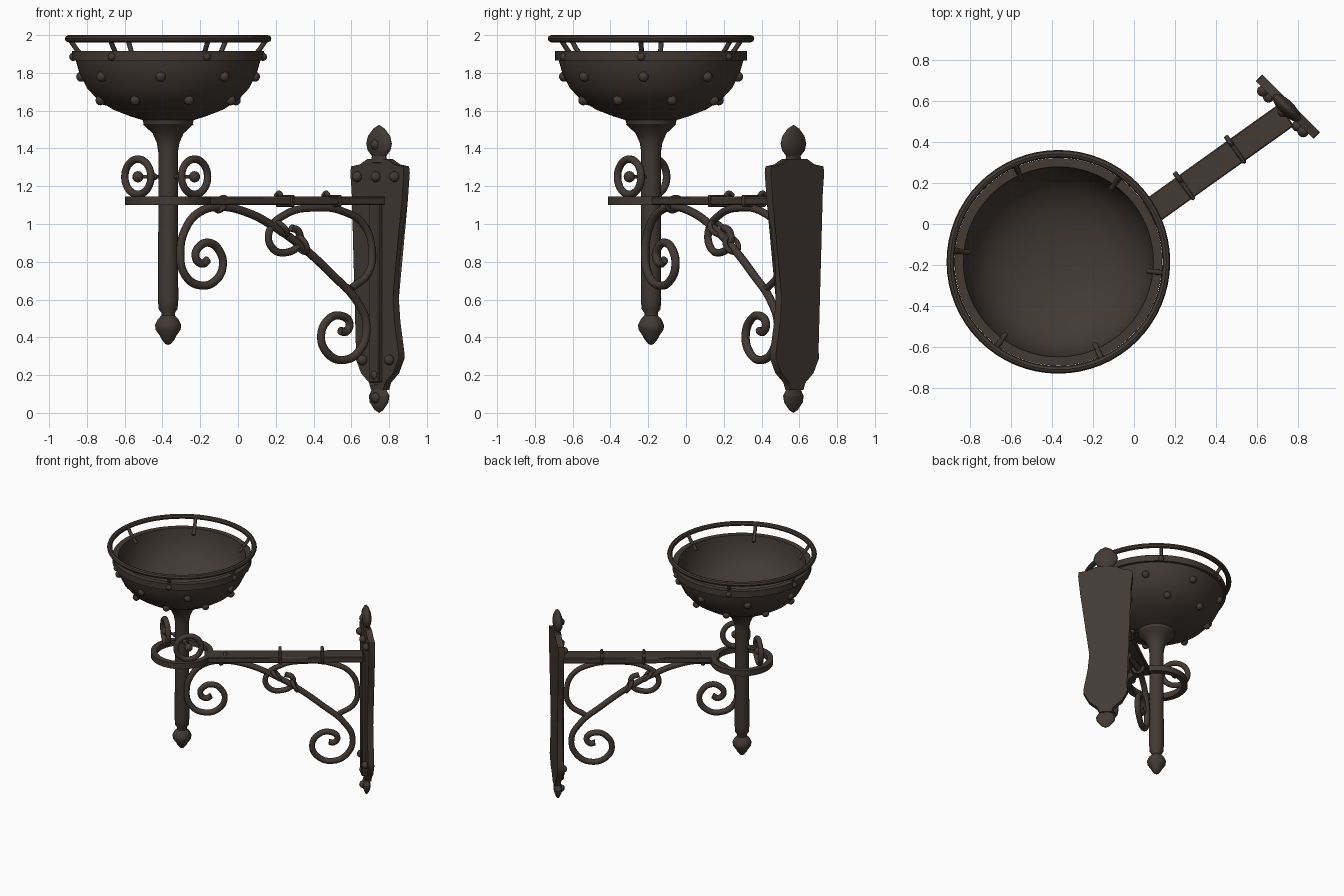
import bpy, bmesh, math
from math import sin, cos, pi, radians
from mathutils import Vector, Matrix

cube = bpy.data.objects.get("Cube")
if cube:
    bpy.data.objects.remove(cube, do_unlink=True)

iron = bpy.data.materials.new("dark brown iron")
iron.use_nodes = True
COLOUR = (0.054, 0.041, 0.034, 1)
iron.diffuse_color = COLOUR
iron.node_tree.nodes["Principled BSDF"].inputs["Base Color"].default_value = COLOUR

POST = Vector((-0.37, -0.185, 0))
ARM = Vector((1, 0.714, 0)).normalized()
SIDE = Vector((-ARM.y, ARM.x, 0))
PLATE = Matrix.Translation((0.768, 0.59, 0)) @ Matrix.Rotation(-pi / 4, 4, 'Z')


def on_arm(x, z, off=0):
    """Point in the upright plane of the arm, given its x and z."""
    return Vector((x, -0.12 + 0.714 * (x + 0.17), z)) + SIDE * off


def finish(obj, angle=40):
    obj.data.materials.clear()
    obj.data.materials.append(iron)
    bpy.ops.object.select_all(action='DESELECT')
    obj.select_set(True)
    bpy.context.view_layer.objects.active = obj
    if obj.type == 'CURVE':
        bpy.ops.object.convert(target='MESH')
        obj = bpy.context.object
    bpy.ops.object.shade_smooth_by_angle(angle=radians(angle))
    return obj


def from_bmesh(name, bm, matrix=Matrix()):
    bmesh.ops.recalc_face_normals(bm, faces=bm.faces)
    mesh = bpy.data.meshes.new(name)
    bm.to_mesh(mesh)
    bm.free()
    obj = bpy.data.objects.new(name, mesh)
    bpy.context.collection.objects.link(obj)
    obj.matrix_world = matrix
    return finish(obj)


def lathe(name, profile, matrix, steps=48):
    """Spin a (radius, z) profile round the z axis."""
    bm = bmesh.new()
    verts = [bm.verts.new((r, 0, z)) for r, z in profile]
    edges = [bm.edges.new(p) for p in zip(verts, verts[1:])]
    bmesh.ops.spin(bm, geom=verts + edges, axis=(0, 0, 1), cent=(0, 0, 0),
                   angle=2 * pi, steps=steps)
    bmesh.ops.remove_doubles(bm, verts=bm.verts, dist=0.0004)
    return from_bmesh(name, bm, matrix)


def tube(name, points, radius, closed=False):
    curve = bpy.data.curves.new(name, 'CURVE')
    curve.dimensions = '3D'
    curve.bevel_depth = radius
    curve.bevel_resolution = 3
    curve.resolution_u = 8
    curve.use_fill_caps = True
    spline = curve.splines.new('BEZIER')
    spline.bezier_points.add(len(points) - 1)
    for bp, p in zip(spline.bezier_points, points):
        bp.co = p
        bp.handle_left_type = bp.handle_right_type = 'AUTO'
    spline.use_cyclic_u = closed
    obj = bpy.data.objects.new(name, curve)
    bpy.context.collection.objects.link(obj)
    return finish(obj)


def box(name, size, matrix):
    bm = bmesh.new()
    bmesh.ops.create_cube(bm, size=1, matrix=Matrix.Diagonal((*size, 1)))
    bmesh.ops.bevel(bm, geom=bm.edges[:], offset=0.006, segments=1, affect='EDGES')
    return from_bmesh(name, bm, matrix)


def balls(name, centres, radius):
    bm = bmesh.new()
    for c in centres:
        bmesh.ops.create_uvsphere(bm, u_segments=14, v_segments=8, radius=radius,
                                  matrix=Matrix.Translation(c))
    return from_bmesh(name, bm)


def around(r, angle, z):
    return POST + Vector((r * cos(angle), r * sin(angle), z))


at_post = Matrix.Translation(POST)

# Fire bowl, with a hollow inside and a flange below
lathe("bowl", [(0, 1.53), (0.13, 1.53), (0.135, 1.55), (0.2, 1.57), (0.29, 1.605),
               (0.37, 1.655), (0.43, 1.72), (0.47, 1.80), (0.49, 1.87), (0.495, 1.915),
               (0.465, 1.915), (0.455, 1.85), (0.42, 1.75), (0.35, 1.67), (0.25, 1.62),
               (0.12, 1.59), (0, 1.585)], at_post, 64)
lathe("bowl_band", [(0.485, 1.865), (0.508, 1.865), (0.508, 1.915), (0.485, 1.915)], at_post, 64)
lathe("top_ring", [(0.528 + 0.019 * cos(a * pi / 4), 1.981 + 0.019 * sin(a * pi / 4))
                   for a in range(9)], at_post, 64)
spokes = [radians(-6 + 60 * k) for k in range(6)]
for a in spokes:
    tube("ring_spoke", [around(0.44, a, 1.875), around(0.475, a, 1.91),
                        around(0.525, a, 1.98)], 0.013)
balls("band_rivets", [around(0.505, a, 1.885) for a in spokes], 0.022)
balls("bowl_studs", [around(0.375, k * pi / 4 + 0.3, 1.655) for k in range(8)] +
      [around(0.462, k * pi / 4 + 0.7, 1.78) for k in range(8)], 0.027)

# Post with trumpet neck and finial
lathe("post", [(0, 0.36), (0.015, 0.365), (0.035, 0.39), (0.045, 0.41), (0.066, 0.44),
               (0.069, 0.465), (0.055, 0.495), (0.036, 0.515), (0.036, 0.53), (0.05, 0.55),
               (0.054, 0.6), (0.052, 1.0), (0.052, 1.38), (0.06, 1.43), (0.082, 1.48),
               (0.12, 1.515), (0.135, 1.53), (0, 1.54)], at_post)
lathe("post_ring", [(0.185, 1.10), (0.228, 1.10), (0.228, 1.145), (0.185, 1.145),
                    (0.185, 1.10)], at_post)

# Upright curls standing on the post ring
for centre, run in (((-0.16, 0.02), Vector((-0.74, 0.67, 0))),
                    ((0.14, -0.115), Vector((0.74, 0.67, 0)))):
    mid = POST + Vector((*centre, 1.25))
    tube("ring_curl", [mid + run * 0.093 * cos(k * pi / 6) +
                       Vector((0, 0, 0.093 * sin(k * pi / 6))) for k in range(12)], 0.02, True)
    hub = POST + Vector((0, 0, 1.25))
    tube("curl_link", [mid, hub], 0.01)
    balls("curl_ball", [mid], 0.03)
    balls("curl_bead", [mid.lerp(hub, 0.55)], 0.018)

# Flat arm from the ring to the wall plate
start, end = on_arm(-0.2, 1.122), on_arm(0.745, 1.122)
turn = Matrix.Rotation(math.atan2(ARM.y, ARM.x), 4, 'Z')
box("arm", ((end - start).length, 0.13, 0.045), Matrix.Translation((start + end) / 2) @ turn)
for x in (0.25, 0.5):
    box("arm_clip", (0.022, 0.15, 0.065), Matrix.Translation(on_arm(x, 1.122)) @ turn)
    tube("clip_hook", [on_arm(x, 1.14, 0.03), on_arm(x, 1.165, 0.055),
                       on_arm(x, 1.15, 0.085)], 0.012)

# Scrolled brackets below the arm
brace = [(-0.16, 0.81), (-0.19, 0.79), (-0.225, 0.83), (-0.2, 0.885), (-0.15, 0.9),
         (-0.1, 0.86), (-0.08, 0.78), (-0.12, 0.7), (-0.2, 0.675), (-0.28, 0.73),
         (-0.305, 0.85), (-0.27, 0.99), (-0.2, 1.065), (-0.1, 1.09), (0.05, 1.06),
         (0.2, 0.98), (0.35, 0.87), (0.5, 0.73), (0.63, 0.59), (0.68, 0.47), (0.65, 0.34),
         (0.56, 0.28), (0.47, 0.32), (0.44, 0.41), (0.48, 0.495), (0.54, 0.515),
         (0.59, 0.475), (0.57, 0.43), (0.54, 0.435)]
tube("long_scroll", [on_arm(*p) for p in brace], 0.022)
hook = [(0.6, 0.66), (0.69, 0.74), (0.71, 0.85), (0.67, 0.99), (0.56, 1.065), (0.4, 1.085),
        (0.25, 1.05), (0.165, 0.96), (0.18, 0.875), (0.26, 0.85), (0.325, 0.9),
        (0.32, 0.96), (0.28, 0.98)]
tube("short_scroll", [on_arm(*p) for p in hook], 0.02)
for a, b in (((0.21, 1.0), (0.245, 0.95)), ((0.325, 0.92), (0.35, 0.86)),
             ((-0.1, 1.08), (-0.08, 1.13))):
    tube("scroll_collar", [on_arm(*a, -0.028), on_arm(*b, -0.028),
                           on_arm(*b, 0.028), on_arm(*a, 0.028)], 0.014, True)

# Wall plate outline, mirrored and given depth
half = [(0.045, 0.12), (0.06, 0.16), (0.12, 0.21), (0.162, 0.29), (0.158, 0.33),
        (0.13, 0.48), (0.115, 0.64), (0.122, 0.8), (0.155, 0.98), (0.185, 1.12),
        (0.2, 1.27), (0.195, 1.305), (0.13, 1.315), (0.07, 1.345)]
bm = bmesh.new()
outline = half + [(-w, z) for w, z in reversed(half)]
face = bm.faces.new([bm.verts.new((w, 0, z)) for w, z in outline])
bmesh.ops.triangulate(bm, faces=[face])
new = bmesh.ops.extrude_face_region(bm, geom=bm.faces[:])["geom"]
bmesh.ops.translate(bm, vec=(0, -0.045, 0),
                    verts=[g for g in new if isinstance(g, bmesh.types.BMVert)])
from_bmesh("wall_plate", bm, PLATE)
box("plate_strap", (0.075, 0.03, 0.96), PLATE @ Matrix.Translation((0, -0.055, 0.64)))

# Leaf finials on the plate's ends, and its rivets
flat = PLATE @ Matrix.Translation((0, -0.03, 0)) @ Matrix.Diagonal((1, 0.4, 1, 1))
lathe("plate_top_leaf", [(0, 1.32), (0.06, 1.325), (0.05, 1.36), (0.08, 1.39), (0.09, 1.425),
                         (0.078, 1.465), (0.04, 1.505), (0, 1.525)], flat, 24)
lathe("plate_bottom_leaf", [(0, 0), (0.03, 0.015), (0.065, 0.055), (0.072, 0.09),
                            (0.05, 0.125), (0.055, 0.15), (0, 0.155)], flat, 24)
rivets = [(-0.14, 1.25), (0, 1.25), (0.14, 1.25), (-0.1, 0.28), (0.1, 0.28),
          (0, 1.42), (0, 0.08), (0, 0.2)]
balls("plate_rivets", [PLATE @ Vector((x, -0.055, z)) for x, z in rivets], 0.028)
